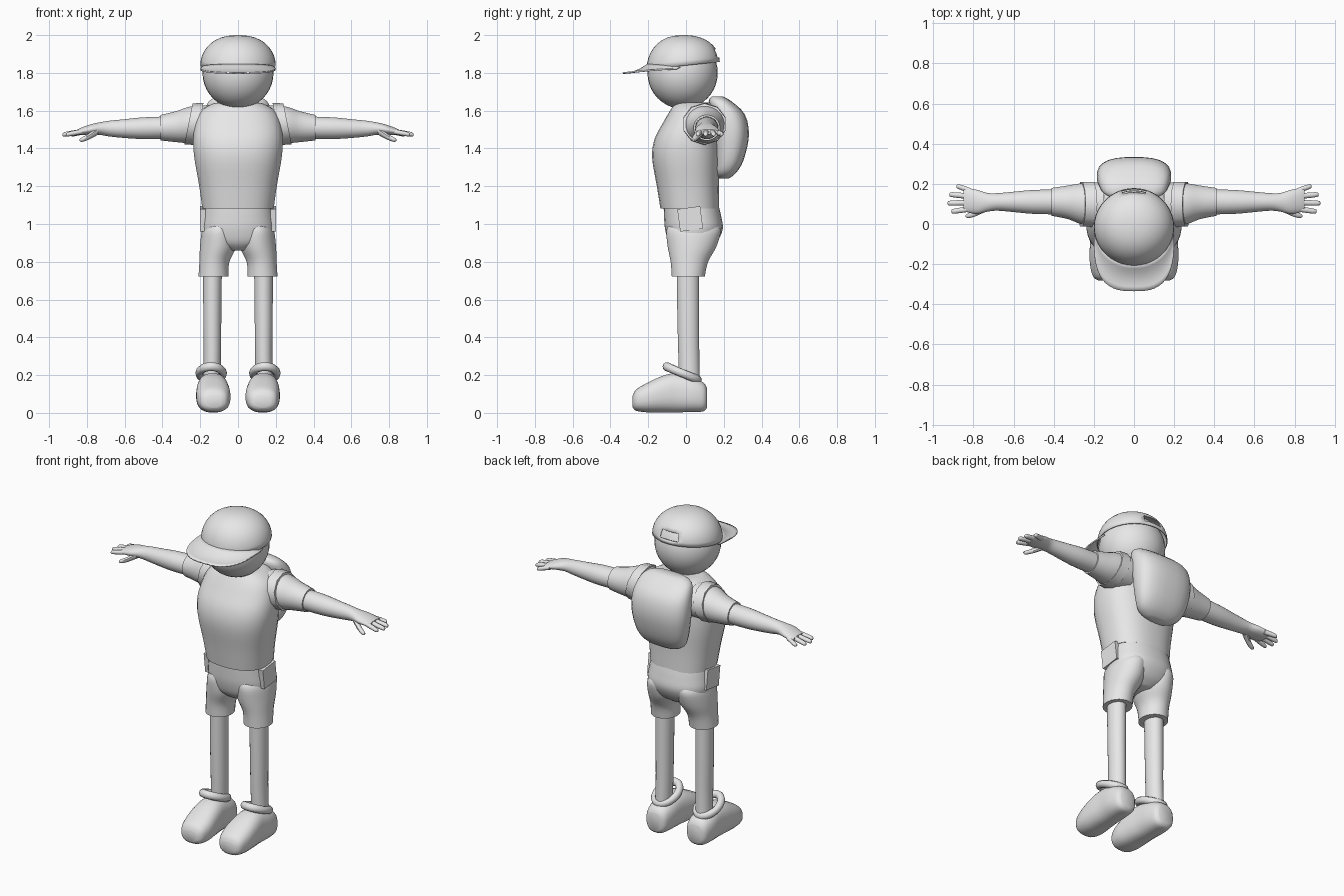
import bpy, bmesh
from math import sin, cos, pi
from mathutils import Matrix, Vector

if "Cube" in bpy.data.objects:
    bpy.data.objects.remove(bpy.data.objects["Cube"], do_unlink=True)

grey = bpy.data.materials.new("plain_grey")
grey.use_nodes = True
grey.diffuse_color = (0.8, 0.8, 0.8, 1)
grey.node_tree.nodes["Principled BSDF"].inputs["Base Color"].default_value = (0.8, 0.8, 0.8, 1)
parts = []


def finish(name, bm):
    bmesh.ops.recalc_face_normals(bm, faces=bm.faces)
    mesh = bpy.data.meshes.new(name)
    bm.to_mesh(mesh)
    bm.free()
    mesh.materials.append(grey)
    obj = bpy.data.objects.new(name, mesh)
    bpy.context.collection.objects.link(obj)
    parts.append(obj)
    return obj


def skin(rings, closed=True, caps=True):
    """Bridge a list of equal point rings into a surface."""
    bm = bmesh.new()
    rows = [[bm.verts.new(p) for p in ring] for ring in rings]
    n = len(rows[0])
    for a, b in zip(rows, rows[1:]):
        for i in range(n if closed else n - 1):
            j = (i + 1) % n
            bm.faces.new((a[i], a[j], b[j], b[i]))
    if caps:
        bm.faces.new(rows[0])
        bm.faces.new(rows[-1])
    return bm


def smooth_sections(s, steps):
    """Catmull-Rom interpolation between cross-sections."""
    pts = [s[0]] + list(s) + [s[-1]]
    out = []
    for a, b, c, d in zip(pts, pts[1:], pts[2:], pts[3:]):
        for k in range(steps):
            t = k / steps
            out.append([q + t / 2 * (r - p + t * (2*p - 5*q + 4*r - w + t * (3*(q - r) + w - p)))
                        for p, q, r, w in zip(a, b, c, d)])
    return out + [list(s[-1])]


def spow(v, e):
    return abs(v) ** e * (1 if v >= 0 else -1)


def tube(name, axis, sections, side=1, n=24, power=2.0, steps=4, shear=0, hem=0):
    """Sections: position on axis, two centre coordinates, two radii."""
    rings = []
    for pos, c1, c2, r1, r2 in smooth_sections(sections, steps):
        ring = []
        for i in range(n):
            a = 2 * pi * (i + 0.5) / n
            u = c1 + r1 * spow(cos(a), 2 / power)
            v = c2 + r2 * spow(sin(a), 2 / power)
            x, y, z = {"x": (pos, u, v), "y": (u, pos, v), "z": (u, v, pos)}[axis]
            if axis == "x":
                x += shear * (c2 - v)
            ring.append((x * side, y, z))
        rings.append(ring)
    return finish(name, skin(rings))


# Head and neck
bm = bmesh.new()
bmesh.ops.create_uvsphere(bm, u_segments=32, v_segments=20, radius=1,
                          matrix=Matrix.Translation((0, -0.018, 1.8)) @ Matrix.Diagonal((0.188, 0.186, 0.19, 1)))
finish("head", bm)
tube("neck", "z", [(1.56, 0, 0.02, 0.1, 0.08), (1.7, 0, 0.0, 0.09, 0.08)])

# Cap dome, with the adjuster opening at the back
rings = []
for k in range(10):
    e = k / 9.4 * pi / 2
    ring = []
    for i in range(40):
        a = 2 * pi * i / 40
        base = 1.838 + 0.02 * sin(a)
        r = cos(e) ** 0.85
        ring.append((0.2 * r * cos(a), -0.015 + 0.194 * r * sin(a), base + (2 - base) * sin(e)))
    rings.append(ring)
bm = skin(rings, caps=False)
bm.faces.new([v for v in bm.verts][-40:])
gap = [f for f in bm.faces for c in [f.calc_center_median()]
       if abs(c.x) < 0.05 and c.y > 0.1 and 1.872 < c.z < 1.93]
bmesh.ops.delete(bm, geom=gap, context="FACES")
cap = finish("cap_dome", bm)
cap.modifiers.new("thickness", "SOLIDIFY").thickness = 0.005

# Cap brim, arched in the middle and lowest at its rim
rows = []
for k in range(7):
    t = k / 6
    row = []
    for i in range(25):
        a = (i / 12 - 1) * pi / 2
        inner = Vector((0.193 * sin(a), -0.03 - 0.17 * cos(a), 1.832 + 0.02 * cos(a)))
        outer = Vector((0.2 * spow(sin(a), 0.7), -0.05 - 0.285 * cos(a) ** 0.65, 1.825 - 0.022 * cos(a)))
        row.append(inner.lerp(outer, t) + Vector((0, 0, -0.015 * sin(pi * t) * cos(a))))
    rows.append(row)
brim = finish("cap_brim", skin(rows, closed=False, caps=False))
brim.modifiers.new("thickness", "SOLIDIFY").thickness = 0.008

# Shirt body
tube("shirt", "z", [
    (1.082, 0, 0.02, 0.19, 0.156), (1.2, 0, 0.01, 0.206, 0.165),
    (1.35, 0, 0.0, 0.232, 0.18), (1.45, 0, 0.005, 0.238, 0.172),
    (1.54, 0, 0.03, 0.225, 0.15), (1.6, 0, 0.045, 0.195, 0.13),
    (1.635, 0, 0.05, 0.14, 0.11), (1.642, 0, 0.045, 0.11, 0.085)], n=32, power=2.4)

# Backpack
tube("backpack", "z", [
    (1.24, 0, 0.2, 0.07, 0.025), (1.27, 0, 0.21, 0.13, 0.055),
    (1.34, 0, 0.23, 0.165, 0.076), (1.47, 0, 0.24, 0.185, 0.094),
    (1.58, 0, 0.222, 0.18, 0.09), (1.65, 0, 0.18, 0.155, 0.06),
    (1.675, 0, 0.165, 0.1, 0.03)], power=2.6, steps=3)

# Shorts seat
tube("shorts_seat", "z", [
    (0.86, 0, 0.03, 0.06, 0.08), (0.9, 0, 0.035, 0.17, 0.125),
    (0.97, 0, 0.042, 0.196, 0.153), (1.04, 0, 0.035, 0.19, 0.152),
    (1.1, 0, 0.027, 0.182, 0.146)], n=32, power=2.3)

for label, s in (("left", 1), ("right", -1)):
    # Sleeve, pack strap, arm and palm
    tube(label + "_sleeve", "x", [
        (0.15, 0.1, 1.53, 0.11, 0.1), (0.25, 0.1, 1.525, 0.105, 0.098),
        (0.33, 0.108, 1.515, 0.084, 0.082), (0.41, 0.11, 1.51, 0.07, 0.068)], s)
    tube(label + "_strap", "x", [
        (0.205, 0.098, 1.53, 0.118, 0.112), (0.262, 0.098, 1.53, 0.116, 0.108)],
        s, n=10, steps=1, shear=0.2)
    tube(label + "_arm", "x", [
        (0.36, 0.11, 1.51, 0.063, 0.06), (0.5, 0.11, 1.507, 0.06, 0.058),
        (0.6, 0.11, 1.505, 0.051, 0.05), (0.68, 0.11, 1.505, 0.044, 0.042),
        (0.73, 0.108, 1.505, 0.047, 0.034), (0.78, 0.11, 1.5, 0.06, 0.028),
        (0.83, 0.118, 1.49, 0.06, 0.02), (0.85, 0.12, 1.487, 0.053, 0.014)], s)

    # Fingers fan out from the palm; the thumb points forward and down
    digits = {"index": (0.82, 0.075, 0.91, 0.064), "middle": (0.82, 0.107, 0.928, 0.104),
              "ring": (0.82, 0.138, 0.92, 0.146), "little": (0.81, 0.163, 0.885, 0.185)}
    for finger, (x0, y0, x1, y1) in digits.items():
        tube(f"{label}_{finger}_finger", "x", [
            (x0, y0, 1.49, 0.015, 0.014), (x1 - 0.015, y1, 1.476, 0.013, 0.012),
            (x1, y1, 1.472, 0.006, 0.006)], s, n=10)
    tube(label + "_thumb", "x", [
        (0.74, 0.085, 1.495, 0.025, 0.022), (0.79, 0.055, 1.463, 0.018, 0.016),
        (0.825, 0.042, 1.447, 0.013, 0.012), (0.838, 0.04, 1.445, 0.005, 0.005)], s, n=10)

    # Shorts leg and pocket
    tube(label + "_shorts_leg", "z", [
        (0.722, 0.13, 0.012, 0.08, 0.088), (0.8, 0.125, 0.018, 0.08, 0.1),
        (0.88, 0.105, 0.032, 0.097, 0.13), (0.96, 0.1, 0.04, 0.092, 0.145),
        (1.0, 0.09, 0.04, 0.08, 0.13)], s)
    bm = bmesh.new()
    bmesh.ops.create_cube(bm, size=1, matrix=Matrix.Translation((0.187 * s, 0.022, 1.027))
                          @ Matrix.Rotation(0.13, 4, "X") @ Matrix.Diagonal((0.03, 0.122, 0.12, 1)))
    finish(label + "_pocket", bm)

    # Leg
    tube(label + "_leg", "z", [
        (0.12, 0.14, 0.02, 0.046, 0.055), (0.3, 0.136, 0.015, 0.046, 0.056),
        (0.5, 0.136, 0.012, 0.048, 0.058), (0.76, 0.135, 0.01, 0.05, 0.06)], s)

    # Shoe with a padded collar that rises to a tongue in front
    tube(label + "_shoe", "y", [
        (-0.282, 0.13, 0.06, 0.045, 0.032), (-0.262, 0.13, 0.068, 0.074, 0.058),
        (-0.2, 0.13, 0.082, 0.09, 0.08), (-0.12, 0.133, 0.1, 0.088, 0.098),
        (-0.05, 0.135, 0.106, 0.082, 0.104), (0.03, 0.138, 0.097, 0.08, 0.093),
        (0.09, 0.138, 0.085, 0.068, 0.078), (0.11, 0.138, 0.08, 0.048, 0.055)], s, power=2.5)
    rings = []
    for i in range(25):
        a = 2 * pi * i / 24
        ring = []
        for j in range(10):
            b = 2 * pi * j / 10
            y = -0.02 - (0.082 + 0.022 * cos(b)) * cos(a)
            ring.append((s * (0.142 + (0.062 + 0.022 * cos(b)) * sin(a)), y,
                         0.21 + 0.035 * cos(a) + 0.024 * sin(b)))
        rings.append(ring)
    bm = skin(rings, caps=False)
    bmesh.ops.remove_doubles(bm, verts=bm.verts, dist=0.0001)
    finish(label + "_shoe_collar", bm)

# Smooth shading with crisp hems
bpy.ops.object.select_all(action="DESELECT")
for obj in parts:
    obj.select_set(True)
bpy.context.view_layer.objects.active = parts[0]
bpy.ops.object.shade_smooth_by_angle(angle=0.75)
